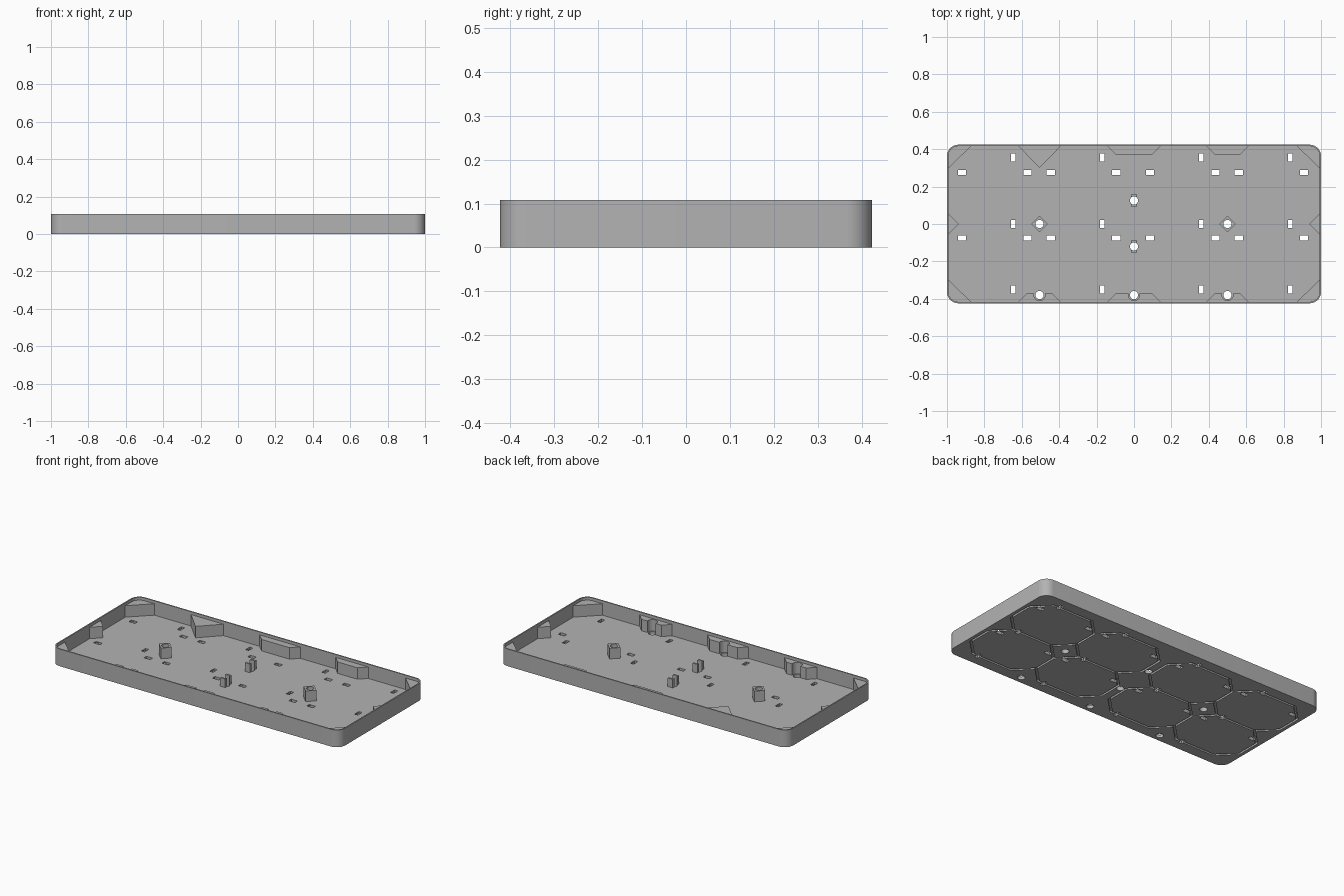
import bpy, bmesh
from math import cos, sin, pi, radians

old = bpy.data.objects.get("Cube")
if old:
    bpy.data.objects.remove(old, do_unlink=True)

grey = bpy.data.materials.new("plain grey")
grey.use_nodes = True
grey.diffuse_color = (0.45, 0.45, 0.45, 1)
grey.node_tree.nodes["Principled BSDF"].inputs["Base Color"].default_value = (0.45, 0.45, 0.45, 1)

HALF_X, HALF_Y, TOP = 1.0, 0.424, 0.108
WALL, RADIUS, FLOOR, BLOCK_TOP = 0.008, 0.06, 0.018, 0.09


def arc(cx, cy, r, start, sweep, n):
    return [(cx + r * cos(start + sweep * i / n), cy + r * sin(start + sweep * i / n))
            for i in range(n + 1)]


def circle(cx, cy, r, n=24):
    return arc(cx, cy, r, 0, 2 * pi, n)[:-1]


def box(cx, cy, w, d):
    return [(cx - w / 2, cy - d / 2), (cx + w / 2, cy - d / 2),
            (cx + w / 2, cy + d / 2), (cx - w / 2, cy + d / 2)]


def rounded_rect(hx, hy, r):
    pts = []
    for i, (sx, sy) in enumerate([(1, 1), (-1, 1), (-1, -1), (1, -1)]):
        pts += arc(sx * (hx - r), sy * (hy - r), r, i * pi / 2, pi / 2, 8)
    return pts


def octagon(cx, cy, hx, hy, c):
    pts = [(hx, hy - c), (hx - c, hy), (c - hx, hy), (-hx, hy - c),
           (-hx, c - hy), (c - hx, -hy), (hx - c, -hy), (hx, c - hy)]
    return [(cx + x, cy + y) for x, y in pts]


def make(name, shapes):
    """Each shape is (outline, z0, z1) or, for a ring, (outline, z0, z1, inner outline)."""
    bm = bmesh.new()
    for outline, z0, z1, *inner in shapes:
        loops = [outline] + inner
        rows = [[[bm.verts.new((x, y, z)) for x, y in loop] for z in (z0, z1)] for loop in loops]
        n = len(outline)
        if not inner:
            bm.faces.new(rows[0][0])
            bm.faces.new(rows[0][1])
        for i in range(n):
            j = (i + 1) % n
            for low, high in rows:
                bm.faces.new((low[i], low[j], high[j], high[i]))
            if inner:
                for k in (0, 1):
                    a, b = rows[0][k], rows[1][k]
                    bm.faces.new((a[i], a[j], b[j], b[i]))
    bmesh.ops.recalc_face_normals(bm, faces=bm.faces)
    mesh = bpy.data.meshes.new(name)
    bm.to_mesh(mesh)
    bm.free()
    mesh.materials.append(grey)
    obj = bpy.data.objects.new(name, mesh)
    bpy.context.collection.objects.link(obj)
    return obj


def activate(obj):
    bpy.ops.object.select_all(action="DESELECT")
    obj.select_set(True)
    bpy.context.view_layer.objects.active = obj


def cut(obj, shapes):
    cutter = make("cutter", shapes)
    cutter.hide_render = True
    mod = obj.modifiers.new("cut", "BOOLEAN")
    mod.operation, mod.solver, mod.object = "DIFFERENCE", "EXACT", cutter
    activate(obj)
    bpy.ops.object.modifier_apply(modifier=mod.name)
    bpy.data.objects.remove(cutter, do_unlink=True)


def smooth(obj):
    activate(obj)
    bpy.ops.object.shade_smooth_by_angle(angle=radians(30))


# Tray with thin walls
tray = make("tray", [(rounded_rect(HALF_X, HALF_Y, RADIUS), 0, TOP)])
cut(tray, [(rounded_rect(HALF_X - WALL, HALF_Y - WALL, RADIUS - WALL), FLOOR, TOP + 0.1)])

# Octagonal grooves under the floor, in two alternating sets
cells = [(cx, cy) for cx in (-0.737, -0.265, 0.265, 0.737) for cy in (-0.175, 0.175)]
for parity in (0, 1):
    rings = []
    for i, (cx, cy) in enumerate(cells):
        if (i // 2 + i) % 2 == parity:
            rings.append((octagon(cx, cy, 0.242, 0.181, 0.103), -0.01, 0.013 - 0.0005 * parity,
                          octagon(cx, cy, 0.23, 0.169, 0.097)))
    cut(tray, rings)

# Slots through the floor
slots = []
for x in (-0.645, -0.17, 0.36, 0.835):
    for y in (-0.35, 0, 0.355):
        slots.append((box(x, y, 0.023, 0.042), -0.01, 0.05))
    for y in (-0.075, 0.275):
        for dx in (-0.275, 0.075):
            slots.append((box(x + dx, y, 0.043, 0.025), -0.01, 0.05))
cut(tray, slots)

# Round holes through the floor
front_holes = [(x, -0.38) for x in (-0.505, 0, 0.5)]
post_holes = [(-0.505, 0), (0.5, 0)]
clip_holes = [(0, 0.125), (0, -0.12)]
cut(tray, [(circle(x, y, 0.022), -0.01, 0.05) for x, y in front_holes + post_holes + clip_holes])
smooth(tray)

BASE = FLOOR - 0.002
EDGE = HALF_Y - 0.004

# Corner gussets following the rounded corners
for sx, side in ((-1, "right"), (1, "left")):
    for sy, end in ((-1, "front"), (1, "back")):
        curve = arc(HALF_X - RADIUS, HALF_Y - RADIUS, RADIUS - 0.004, 0, pi / 2, 8)
        pts = [(0.996, 0.295)] + curve + [(0.867, EDGE)]
        make(f"{end}_{side}_gusset", [([(sx * x, sy * y) for x, y in pts], BASE, BLOCK_TOP)])
    # Triangular block at the middle of each end
    make(f"{side}_end_block", [([(sx * 0.996, -0.06), (sx * 0.937, 0), (sx * 0.996, 0.06)],
                                BASE, BLOCK_TOP)])

# Blocks along the back wall
def wall_block(cx, half, sign, depth=0.048):
    return [(cx - half, sign * EDGE), (cx - half + depth, sign * (EDGE - depth)),
            (cx + half - depth, sign * (EDGE - depth)), (cx + half, sign * EDGE)]


make("back_right_block", [([(-0.622, EDGE), (-0.505, 0.3), (-0.388, EDGE)], BASE, BLOCK_TOP)])
make("back_centre_block", [(wall_block(0, 0.145, 1), BASE, BLOCK_TOP)])
make("back_left_block", [(wall_block(0.5, 0.117, 1), BASE, BLOCK_TOP)])

# Front wall blocks, split by round wells
for (x, y), half, name in zip(front_holes, (0.117, 0.145, 0.117), ("right", "centre", "left")):
    block = make(f"front_{name}_block", [(wall_block(x, half, -1), BASE, BLOCK_TOP)])
    cut(block, [(circle(x, y, 0.03), 0, 0.2)])
    smooth(block)

# Diamond screw posts
for (x, y), name in zip(post_holes, ("right", "left")):
    post = make(f"{name}_post", [(circle(x, y, 0.044, 4), BASE, 0.085)])
    cut(post, [(circle(x, y, 0.022), 0, 0.2)])
    smooth(post)

# Two-pronged clips beside the centre
for (x, y), name in zip(clip_holes, ("back", "front")):
    clip = make(f"{name}_clip", [(box(x, y, 0.034, 0.064), BASE, 0.072)])
    cut(clip, [(circle(x, y, 0.022), 0, 0.2)])
    smooth(clip)
